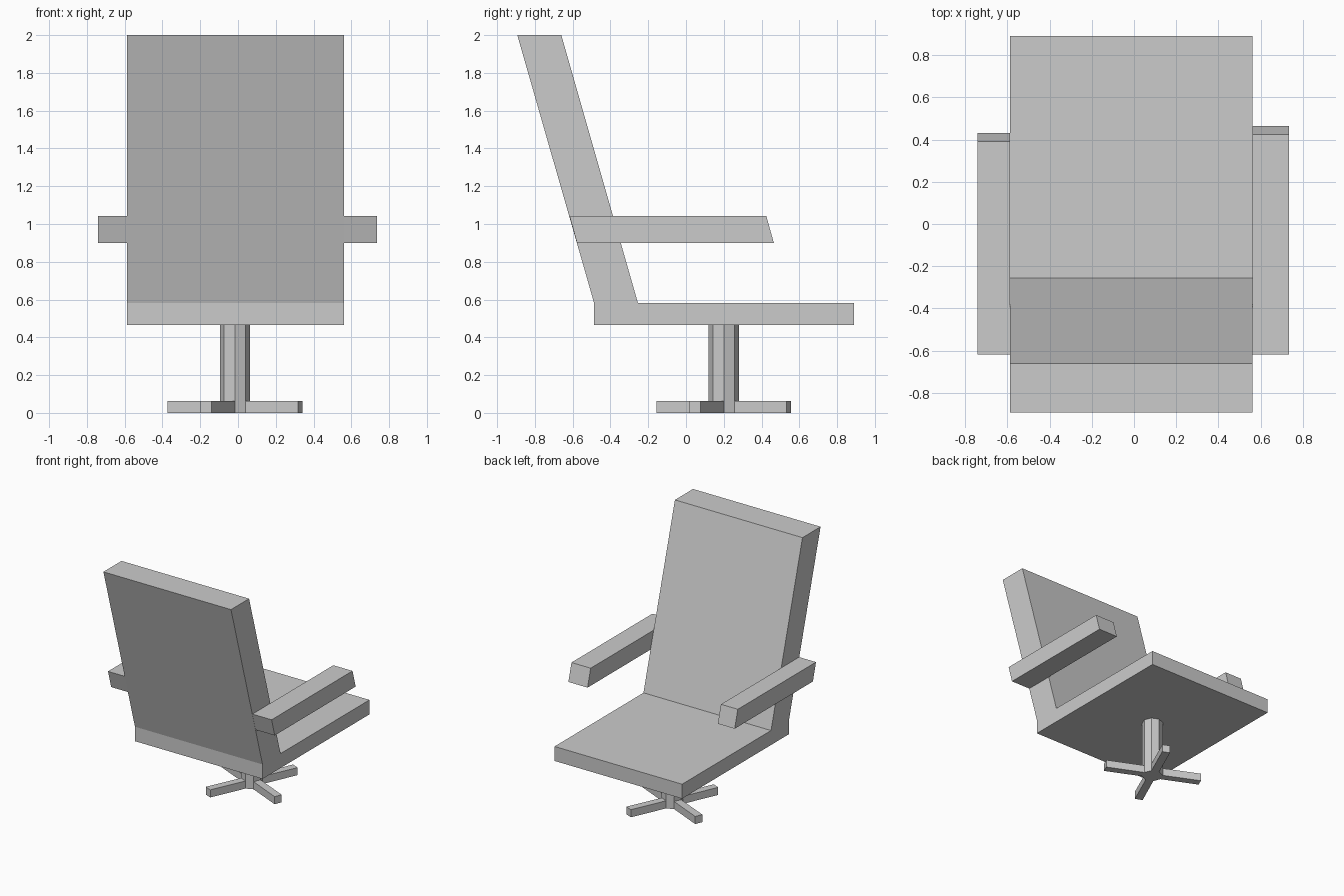
import bpy, bmesh
from mathutils import Matrix, Vector

if "Cube" in bpy.data.objects:
    bpy.data.objects.remove(bpy.data.objects["Cube"])


def prism(name, points, direction):
    """Extrude a flat 3D outline along a vector into a closed solid."""
    bm = bmesh.new()
    face = bm.faces.new([bm.verts.new(p) for p in points])
    ext = bmesh.ops.extrude_face_region(bm, geom=[face], use_keep_orig=True)
    verts = [g for g in ext["geom"] if isinstance(g, bmesh.types.BMVert)]
    bmesh.ops.translate(bm, vec=direction, verts=verts)
    bmesh.ops.recalc_face_normals(bm, faces=bm.faces)
    mesh = bpy.data.meshes.new(name)
    bm.to_mesh(mesh)
    bm.free()
    obj = bpy.data.objects.new(name, mesh)
    bpy.context.collection.objects.link(obj)
    return obj


def side_prism(name, profile, x0, x1):
    """Extrude a (y, z) profile from x0 to x1."""
    return prism(name, [(x0, y, z) for y, z in profile], (x1 - x0, 0, 0))


# Seat and reclined back, one continuous side profile
side_prism("seat_and_back",
           [(-0.487, 0.465), (0.89, 0.465), (0.89, 0.583), (-0.255, 0.583),
            (-0.66, 2.0), (-0.893, 2.0), (-0.487, 0.583)],
           -0.588, 0.562)

# Armrests growing from the sides of the back, the left one slightly shorter
for name, x0, x1, front in (("left_armrest", -0.74, -0.588, 0.43),
                            ("right_armrest", 0.562, 0.735, 0.465)):
    side_prism(name,
               [(-0.577, 0.90), (front, 0.90), (front - 0.04, 1.043), (-0.617, 1.043)],
               x0, x1)

# Octagonal column
centre = Vector((-0.0165, 0.2, 0))
radius, foot_height = 0.08, 0.062
start = Vector((0, -radius, 0))
octagon = [centre + Matrix.Rotation(k * 0.785398, 3, 'Z') @ start for k in range(8)]
prism("column", [p + Vector((0, 0, foot_height)) for p in octagon],
      (0, 0, 0.465 - foot_height))

# Four-legged foot: each leg continues one alternate side of the octagon
leg = [(0, -radius), (-0.1235, -0.357), (-0.181, -0.333),
       (-radius * 0.7071, -radius * 0.7071)]
outline = [centre + Matrix.Rotation(-k * 1.570796, 3, 'Z') @ Vector((x, y, 0))
           for k in range(4) for x, y in leg]
prism("star_foot", outline, (0, 0, foot_height))
